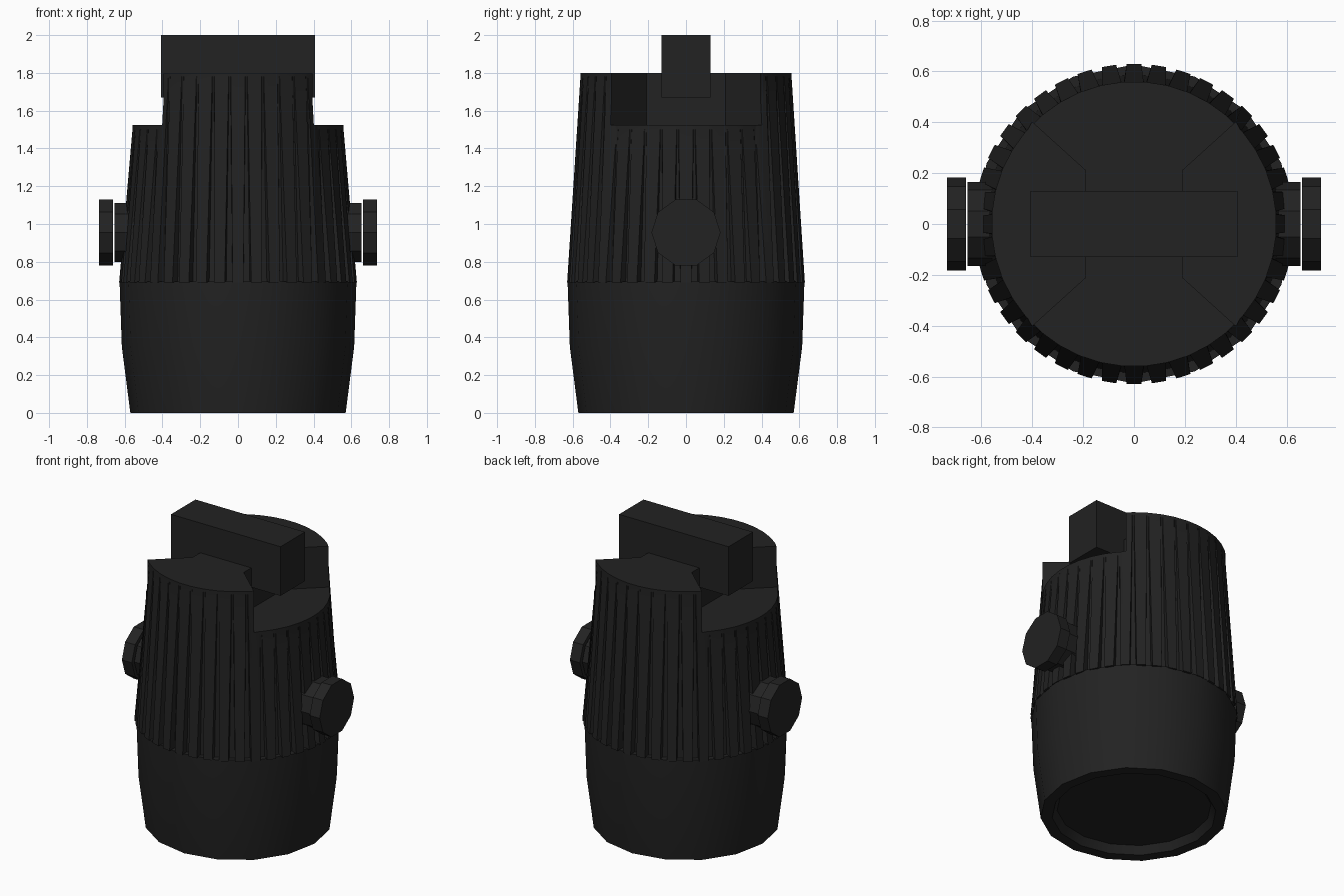
import bpy, bmesh
from math import cos, sin, pi, radians

if "Cube" in bpy.data.objects:
    bpy.data.objects.remove(bpy.data.objects["Cube"])

mat = bpy.data.materials.new("black_plastic")
mat.use_nodes = True
COLOUR = (0.016, 0.016, 0.016, 1)
mat.diffuse_color = COLOUR
mat.node_tree.nodes["Principled BSDF"].inputs["Base Color"].default_value = COLOUR


def make(name, bm):
    bmesh.ops.recalc_face_normals(bm, faces=bm.faces)
    mesh = bpy.data.meshes.new(name)
    bm.to_mesh(mesh)
    bm.free()
    mesh.materials.append(mat)
    obj = bpy.data.objects.new(name, mesh)
    bpy.context.collection.objects.link(obj)
    return obj


def smooth(obj):
    bpy.ops.object.select_all(action='DESELECT')
    obj.select_set(True)
    bpy.context.view_layer.objects.active = obj
    bpy.ops.object.shade_smooth_by_angle(angle=radians(30))


def stack(name, rings):
    """Skin a list of equal-length point rings and cap both ends."""
    bm = bmesh.new()
    loops = [[bm.verts.new(p) for p in ring] for ring in rings]
    n = len(loops[0])
    for a, b in zip(loops, loops[1:]):
        for i in range(n):
            j = (i + 1) % n
            bm.faces.new((a[i], a[j], b[j], b[i]))
    bm.faces.new(loops[0])
    bm.faces.new(loops[-1])
    return make(name, bm)


def circle(r, h, n, axis='Z', z=0):
    pts = [(r * cos(2 * pi * i / n), r * sin(2 * pi * i / n)) for i in range(n)]
    return [(h, a, b + z) if axis == 'X' else (a, b, h) for a, b in pts]


# Lower barrel with a shallow recess underneath
profile = [(0.47, 0.05), (0.5, 0), (0.57, 0), (0.615, 0.35), (0.627, 0.695)]
smooth(stack("lower_barrel", [circle(r, z, 16) for r, z in profile]))

# Ribbed upper barrel: grooves deepen and widen toward the bottom
RIBS = 40
BOTTOM, TOP = 0.69, 1.8
rings = [[] for _ in range(4)]
for k in range(RIBS):
    mid = 2 * pi * (k + 0.5) / RIBS
    on_side = abs(cos(mid)) > abs(sin(mid))
    groove_top = 1.42 if on_side else 1.7
    shoulder = groove_top + 0.08
    half = pi / RIBS

    def radius(z):
        return 0.63 - 0.07 * min(1, (z - BOTTOM) / (shoulder - BOTTOM))

    for side, inset in ((-1, 0), (-1, 1), (1, 1), (1, 0)):
        for ring, z, width, depth in ((0, BOTTOM, 0.36, 0.045),
                                      (1, groove_top, 0.1, 0.004),
                                      (2, shoulder, 0.1, 0), (3, TOP, 0.1, 0)):
            a = mid + side * half * (width if inset else width + 0.06)
            r = radius(z) - depth * inset
            rings[ring].append((r * cos(a), r * sin(a), z))
body = stack("ribbed_barrel", rings)

# Flared notches cut down into both sides of the top
for s in (1, -1):
    outline = [(0.19, -0.21), (0.4, -0.4), (0.9, -0.85),
               (0.9, 0.85), (0.4, 0.4), (0.19, 0.21)]
    cutter = stack("notch_cutter", [[(s * x, y, z) for x, y in outline]
                                    for z in (1.525, 2.1)])
    cutter.hide_render = True
    mod = body.modifiers.new("notch", 'BOOLEAN')
    mod.operation = 'DIFFERENCE'
    mod.solver = 'EXACT'
    mod.object = cutter
    bpy.ops.object.select_all(action='DESELECT')
    body.select_set(True)
    bpy.context.view_layer.objects.active = body
    bpy.ops.object.modifier_apply(modifier=mod.name)
    bpy.data.objects.remove(cutter)
smooth(body)

# Crossbar over the top
corners = [(-0.407, -0.13), (0.407, -0.13), (0.407, 0.13), (-0.407, 0.13)]
stack("top_crossbar", [[(x, y, z) for x, y in corners] for z in (1.67, 2.0)])

# Side knobs, each a neck and a separate faceted cap
for s, label in ((1, "left"), (-1, "right")):
    for part, r, x0, x1 in (("knob_neck", 0.165, 0.5, 0.655),
                            ("knob_cap", 0.183, 0.661, 0.735)):
        smooth(stack(f"{label}_{part}",
                     [circle(r, s * x, 10, 'X', 0.955) for x in (x0, x1)]))
